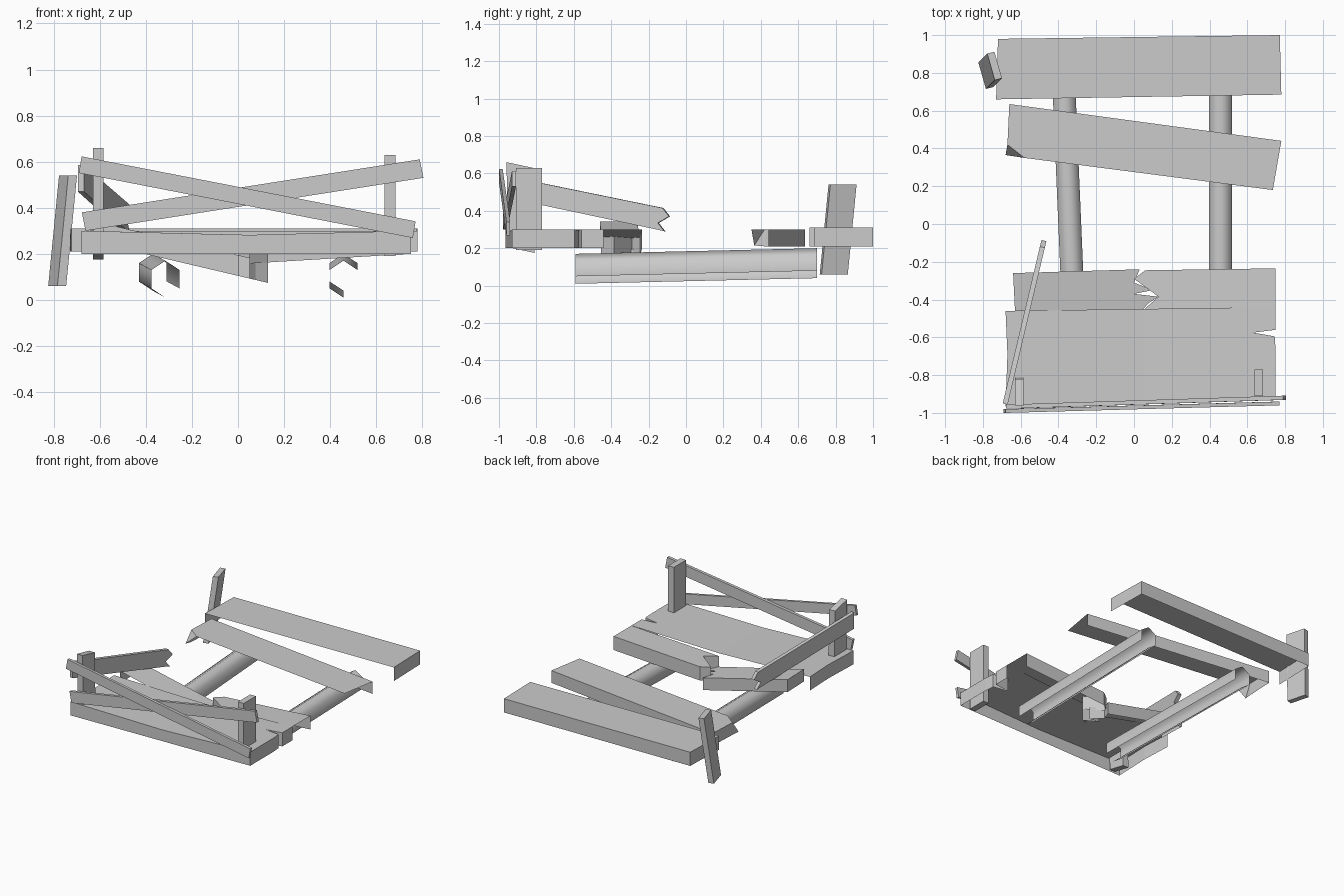
import bpy, bmesh, math
from mathutils import Vector

if "Cube" in bpy.data.objects:
    bpy.data.objects.remove(bpy.data.objects["Cube"])


def finish(name, bm, smooth=False):
    bmesh.ops.recalc_face_normals(bm, faces=bm.faces)
    me = bpy.data.meshes.new(name)
    bm.to_mesh(me)
    bm.free()
    for p in me.polygons:
        p.use_smooth = smooth
    ob = bpy.data.objects.new(name, me)
    bpy.context.collection.objects.link(ob)
    return ob


def slab(name, pts, off, gaps=(), cap=True, cuts=(), bend=None):
    """Outline swept along off; gaps = outline edges left without a wall."""
    bm = bmesh.new()
    a = [bm.verts.new(p) for p in pts]
    b = [bm.verts.new(Vector(p) + Vector(off)) for p in pts]
    n = len(pts)
    bm.faces.new(a)
    if cap:
        bm.faces.new(b[::-1])
    for i in range(n):
        if i not in gaps:
            j = (i + 1) % n
            bm.faces.new((a[j], a[i], b[i], b[j]))
    for x in cuts:
        bmesh.ops.bisect_plane(bm, geom=bm.verts[:] + bm.edges[:] + bm.faces[:],
                               plane_co=(x, 0, 0), plane_no=(1, 0, 0))
    if bend:
        for v in bm.verts:
            v.co.z += bend(v.co)
    loose = [v for v in bm.verts if not v.link_faces]
    bmesh.ops.delete(bm, geom=loose, context='VERTS')
    return finish(name, bm)


def plank(name, outline, gaps=(), top=0.30, deep=0.10, **kw):
    """Hollow board, open underneath."""
    return slab(name, [(x, y, top) for x, y in outline], (0, 0, -deep), gaps, cap=False, **kw)


def bar(name, p, q, u, v):
    """Box from p to q with a cross-section of half-vectors u and v."""
    p, q, u, v = map(Vector, (p, q, u, v))
    return slab(name, [p - u - v, p + u - v, p + u + v, p - u + v], q - p)


# hexagonal support logs, open at the ends and along the lower right face
def log(name, x0, x1):
    bm = bmesh.new()
    rings = []
    for x, y, z in ((x0, -0.59, 0.09), (x1, 0.70, 0.12)):
        rings.append([bm.verts.new((x + 0.07 * math.cos(math.radians(a)), y,
                                    z + 0.08 * math.sin(math.radians(a))))
                      for a in range(-30, 271, 60)])
    f, r = rings
    for i in range(5):
        bm.faces.new((f[i], f[i + 1], r[i + 1], r[i]))
    finish(name, bm, True)


log("left_log", -0.315, -0.37)
log("right_log", 0.458, 0.458)

# rear planks
plank("rear_plank", [(-0.73, 0.66), (0.78, 0.685), (0.772, 1.0), (-0.72, 0.98)],
      gaps=(0,), top=0.31)
plank("skewed_plank", [(-0.58, 0.35), (0.735, 0.18), (0.78, 0.44), (-0.66, 0.635), (-0.67, 0.42)],
      gaps=(0, 1, 4), deep=0.09)
bm = bmesh.new()
bm.faces.new([bm.verts.new(p) for p in
              ((-0.67, 0.42, 0.30), (-0.68, 0.365, 0.215), (-0.58, 0.35, 0.30))])
bm.faces.new([bm.verts.new(p) for p in
              ((-0.67, 0.42, 0.30), (-0.67, 0.42, 0.21), (-0.68, 0.365, 0.215))])
finish("skewed_plank_splinter", bm)


# front deck planks, sagging slightly in the middle
def sag(co):
    return -0.018 * max(0, 1 - abs(co.x - 0.05) / 0.7) if co.z > 0.25 else 0


plank("front_plank", [(-0.68, -0.965), (0.75, -0.93), (0.75, -0.67), (-0.67, -0.69)],
      gaps=(2,), cuts=(0.05,), bend=sag)
plank("middle_plank", [(-0.67, -0.69), (0.75, -0.67), (0.745, -0.595), (0.63, -0.575),
                       (0.75, -0.56), (0.75, -0.44), (-0.68, -0.46)],
      gaps=(0, 5), cuts=(0.05,), bend=sag)

# snapped plank: drooping left half and right half
plank("broken_plank_left", [(-0.63, -0.46), (0.05, -0.45), (0.075, -0.42), (0.13, -0.385),
                            (0.0, -0.37), (0.10, -0.35), (0.0, -0.31), (0.03, -0.24),
                            (-0.64, -0.26)],
      gaps=(0,), deep=0.09, cuts=(-0.4, -0.2),
      bend=lambda c: 0.045 - 0.235 * (c.x + 0.64))
plank("broken_plank_right", [(0.05, -0.455), (0.75, -0.44), (0.75, -0.235), (0.06, -0.245),
                             (0.0, -0.29), (0.13, -0.385)],
      gaps=(0, 1), bend=lambda c: -0.06 * (0.75 - c.x))

# railing posts
bar("left_post", (-0.607, -0.88, 0.19), (-0.607, -0.89, 0.645), (0.023, 0, 0), (0, 0.07, -0.015))
bar("right_post", (0.66, -0.84, 0.19), (0.66, -0.84, 0.63), (0.023, 0, 0), (0, 0.07, 0))

# loose post leaning by the rear plank
bar("loose_post", (-0.785, 0.79, 0.06), (-0.738, 0.837, 0.54),
    (0.019, 0.005, 0), (-0.02, 0.07, 0))

# crossed front rails
bar("falling_rail", (-0.685, -0.99, 0.587), (0.765, -0.95, 0.305), (0, 0.01, 0), (0.006, 0, 0.036))
bar("rising_rail", (-0.67, -0.967, 0.34), (0.797, -0.92, 0.57), (0, 0.011, 0), (-0.008, 0, 0.04))

# broken side rail with a splintered end
side = [(-0.95, 0.585), (-0.95, 0.47), (-0.15, 0.30), (-0.11, 0.29),
        (-0.145, 0.335), (-0.085, 0.37), (-0.12, 0.415)]
slab("side_rail", [(-0.695 + 0.237 * (y + 0.95), y, z) for y, z in side], (0.026, -0.006, 0))
